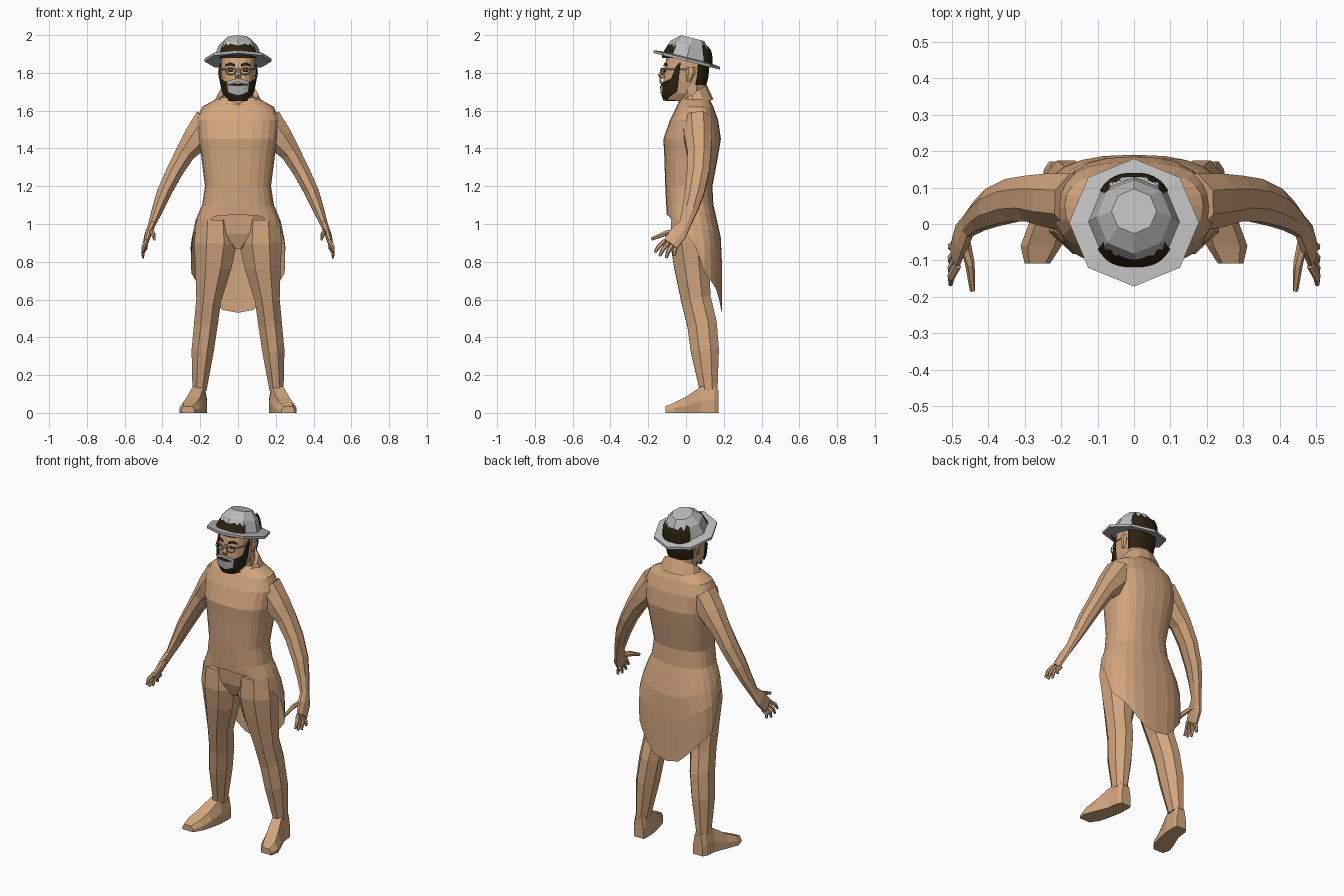
import bpy, bmesh, math
from mathutils import Vector

if "Cube" in bpy.data.objects:
    bpy.data.objects.remove(bpy.data.objects["Cube"], do_unlink=True)


def material(name, rgb):
    m = bpy.data.materials.new(name)
    m.use_nodes = True
    m.diffuse_color = (*rgb, 1)
    m.node_tree.nodes["Principled BSDF"].inputs["Base Color"].default_value = (*rgb, 1)
    return m


TAN = material("tan", (0.65, 0.38, 0.21))
DARK = material("dark_brown", (0.026, 0.015, 0.005))
STEEL = material("steel_grey", (0.5, 0.5, 0.5))
SILVER = material("silver_hair", (0.4, 0.41, 0.43))


def skin(name, rings, mat, closed=True, cap=True):
    """Bridge a list of equal-length point rings into one mesh."""
    bm = bmesh.new()
    rows = [[bm.verts.new(p) for p in ring] for ring in rings]
    n = len(rows[0])
    for a, b in zip(rows, rows[1:]):
        for i in range(n if closed else n - 1):
            j = (i + 1) % n
            bm.faces.new((a[i], a[j], b[j], b[i]))
    if closed and cap:
        bm.faces.new(rows[0])
        bm.faces.new(rows[-1])
    bmesh.ops.recalc_face_normals(bm, faces=bm.faces)
    me = bpy.data.meshes.new(name)
    bm.to_mesh(me)
    bm.free()
    me.materials.append(mat)
    ob = bpy.data.objects.new(name, me)
    bpy.context.collection.objects.link(ob)
    return ob


def tube(name, path, mat, n=8, side=1):
    """Limb through (x, y, z, radius across, radius deep) stations."""
    pts = [Vector((p[0] * side, p[1], p[2])) for p in path]
    rings = []
    for i, p in enumerate(path):
        d = (pts[min(i + 1, len(pts) - 1)] - pts[max(i - 1, 0)]).normalized()
        u = Vector((0, 1, 0)).cross(d).normalized()
        v = d.cross(u)
        angles = [math.tau * (k + 0.5) / n for k in range(n)]
        rings.append([pts[i] + u * math.cos(a) * p[3] * 1.06 + v * math.sin(a) * p[4] * 1.06 for a in angles])
    return skin(name, rings, mat)


def lerp(table, x):
    """Read columns of a table sorted by its first column."""
    x = min(max(x, table[0][0]), table[-1][0])
    for lo, hi in zip(table, table[1:]):
        if x <= hi[0]:
            t = (x - lo[0]) / (hi[0] - lo[0])
            return [p + (q - p) * t for p, q in zip(lo[1:], hi[1:])]


def on_body(profile, deg, z, grow=0.0, power=0.8):
    """Point on a rounded body; 0 degrees is the front, +x is 90."""
    half, front, back = lerp(profile, z)
    s, c = math.sin(math.radians(deg)), math.cos(math.radians(deg))
    x = math.copysign(abs(s) ** power, s) * (half + grow)
    y = (front + back) / 2 - math.copysign(abs(c) ** power, c) * ((back - front) / 2 + grow)
    return Vector((x, y, z))


def patch(name, profile, degs, low, high, mat, grow, rows=3):
    """Open panel over a body; low and high are heights by angle from the front."""
    rings = []
    for r in range(rows + 1):
        ring = []
        for d in degs:
            a = abs((d + 180) % 360 - 180)
            lo, hi = lerp(low, a)[0], lerp(high, a)[0]
            ring.append(on_body(profile, d, lo + (hi - lo) * r / rows, grow))
        rings.append(ring)
    return skin(name, rings, mat, closed=False)


def flat(z):
    return [(0, z), (180, z)]


# Coat: closed torso, then a skirt whose hem drops into a tail behind
coat = [(0.53, 0.235, -0.08, 0.19), (0.75, 0.255, -0.085, 0.19), (0.9, 0.25, -0.09, 0.19),
        (1.02, 0.225, -0.1, 0.165), (1.1, 0.19, -0.105, 0.145), (1.2, 0.175, -0.11, 0.14),
        (1.36, 0.195, -0.115, 0.17), (1.45, 0.21, -0.12, 0.185), (1.55, 0.22, -0.085, 0.17),
        (1.62, 0.19, -0.05, 0.145), (1.67, 0.1, -0.02, 0.12)]
hem = [(0, 1.05), (30, 1.04), (45, 1.0), (75, 0.95), (90, 0.88), (105, 0.74),
       (135, 0.66), (165, 0.545), (180, 0.53)]
around = range(0, 360, 15)
skin("coat_body", [[on_body(coat, d, row[0]) for d in around] for row in coat[:3:-1]] +
     [[on_body(coat, d, 1.06) for d in around]], TAN, cap=False)
patch("coat_skirt", coat, range(0, 361, 15), hem, flat(1.06), TAN, 0, rows=4)


# Tilted rings for collar and hat
def tilted(n, cy, z, rx, ry, slope):
    angles = [math.tau * k / n for k in range(n)]
    return [(rx * math.sin(a), cy - ry * math.cos(a), z - slope * ry * math.cos(a)) for a in angles]


skin("collar", [tilted(12, 0.045, 1.63, 0.135, 0.1, 0.3), tilted(12, 0.03, 1.685, 0.108, 0.078, 0.7),
                tilted(12, 0.03, 1.675, 0.085, 0.06, 0.7)], TAN, cap=False)
tube("neck", [(0, 0.035, 1.6, 0.08, 0.07), (0, 0.03, 1.78, 0.075, 0.07)], TAN, 10)

# Trousers
tube("pelvis", [(0, 0.03, 1.06, 0.18, 0.11), (0, 0.03, 0.95, 0.18, 0.1), (0, 0.03, 0.87, 0.03, 0.07)], TAN)
leg = [(0.12, 0.02, 1.02, 0.1, 0.1), (0.12, 0.02, 0.9, 0.115, 0.105), (0.13, 0.03, 0.78, 0.098, 0.095),
       (0.155, 0.053, 0.6, 0.067, 0.08), (0.17, 0.085, 0.47, 0.064, 0.08),
       (0.187, 0.1, 0.33, 0.06, 0.076), (0.204, 0.12, 0.12, 0.038, 0.048)]
# Foot stations: y, centre x, half width, height
foot = [(0.172, 0.2, 0.032, 0.12), (0.15, 0.205, 0.042, 0.145), (0.08, 0.21, 0.045, 0.14),
        (0.0, 0.235, 0.054, 0.085), (-0.06, 0.255, 0.056, 0.055), (-0.108, 0.265, 0.035, 0.035)]
arm = [(0.15, 0.06, 1.545, 0.085, 0.08), (0.22, 0.065, 1.45, 0.075, 0.075), (0.28, 0.07, 1.375, 0.053, 0.064),
       (0.335, 0.065, 1.28, 0.045, 0.06), (0.39, 0.045, 1.17, 0.039, 0.053),
       (0.425, 0.022, 1.08, 0.03, 0.042), (0.455, -0.005, 1.0, 0.02, 0.032),
       (0.475, -0.04, 0.95, 0.018, 0.045), (0.49, -0.082, 0.895, 0.013, 0.042)]
fingertips = [(-0.165, 0.85), (-0.14, 0.83), (-0.105, 0.82), (-0.06, 0.83)]

for side, label in ((1, "left"), (-1, "right")):
    tube(label + "_leg", leg, TAN, 8, side)
    rings = []
    for y, cx, w, h in foot:
        outline = [(-w, 0), (-w, h * 0.45), (-w * 0.65, h), (w * 0.65, h), (w, h * 0.45), (w, 0)]
        rings.append([(side * (cx + x), y, z) for x, z in outline])
    skin(label + "_foot", rings, TAN)
    tube(label + "_arm", arm, TAN, 8, side)
    for i, (y, z) in enumerate(fingertips):
        by, bz = -0.113 + 0.02 * i, 0.91 - 0.011 * i
        tube(f"{label}_finger_{i + 1}", [(0.485, by, bz, 0.011, 0.012),
             (0.502, (by + y) / 2 - 0.006, (bz + z) / 2, 0.01, 0.011), (0.503, y, z, 0.006, 0.007)], TAN, 6, side)
    tube(label + "_thumb", [(0.465, -0.04, 0.965, 0.014, 0.016), (0.45, -0.11, 0.95, 0.012, 0.014),
                            (0.443, -0.183, 0.92, 0.007, 0.008)], TAN, 6, side)
    tube(label + "_ear", [(0.092, 0.025, 1.83, 0.01, 0.022), (0.095, 0.025, 1.8, 0.012, 0.024),
                          (0.09, 0.015, 1.755, 0.007, 0.011)], TAN, 6, side)

# Head and nose
head = [(1.65, 0.045, -0.105, 0.02), (1.69, 0.072, -0.12, 0.08), (1.76, 0.086, -0.12, 0.105),
        (1.83, 0.09, -0.113, 0.112), (1.9, 0.09, -0.1, 0.112), (1.93, 0.06, -0.06, 0.08)]
skin("head", [[on_body(head, d, row[0]) for d in range(0, 360, 20)] for row in head], TAN)
tube("nose", [(0, -0.115, 1.825, 0.008, 0.01), (0, -0.128, 1.785, 0.017, 0.02),
              (0, -0.12, 1.772, 0.014, 0.015)], TAN, 6)

# Beard, hair and the tufts showing through the hat
patch("beard", head, range(-80, 81, 10), [(0, 1.65), (50, 1.66), (80, 1.7)],
      [(0, 1.742), (40, 1.755), (65, 1.775), (72, 1.86), (80, 1.86)], DARK, 0.013)
skin("beard_underside", [[on_body(head, d, 1.65, 0.013) for d in range(-80, 81, 20)],
                         [on_body(head, d, 1.665, -0.02) for d in range(-80, 81, 20)]], DARK, closed=False)
patch("moustache", head, range(-30, 31, 10), [(0, 1.752), (30, 1.735)], [(0, 1.772), (30, 1.755)], SILVER, 0.02, 1)
patch("goatee", head, range(-30, 31, 10), [(0, 1.682), (30, 1.7)], [(0, 1.73), (30, 1.735)], SILVER, 0.017, 1)
patch("back_hair", head, range(115, 246, 10), flat(1.735), flat(1.87), DARK, 0.012)
for s, label in ((1, "left"), (-1, "right")):
    patch(label + "_eyebrow", head, [s * d for d in (6, 20, 38)], [(0, 1.828), (20, 1.84), (40, 1.832)],
          [(0, 1.842), (20, 1.856), (40, 1.845)], DARK, 0.008, 1)
    patch(label + "_eye", head, [s * d for d in (12, 20, 30)], flat(1.805), flat(1.818), DARK, 0.003, 1)
tuft = [(1.84, 0.105, -0.125, 0.138), (1.9, 0.108, -0.122, 0.136), (1.96, 0.085, -0.085, 0.115)]
patch("front_tuft", tuft, range(-60, 61, 10), flat(1.88),
      [(0, 1.945), (20, 1.955), (30, 1.945), (40, 1.957), (50, 1.935), (60, 1.95)], DARK, 0.004)
patch("back_tuft", tuft, range(125, 236, 10), flat(1.84),
      [(125, 1.94), (135, 1.955), (145, 1.92), (155, 1.945), (165, 1.925), (180, 1.93)], DARK, 0.003)

# Spectacles
for s, label in ((1, "left"), (-1, "right")):
    bpy.ops.mesh.primitive_torus_add(major_segments=8, minor_segments=4, major_radius=0.028, minor_radius=0.004,
                                     location=(s * 0.038, -0.127, 1.808), rotation=(math.pi / 2, 0, s * 0.25))
    rim = bpy.context.object
    rim.name = label + "_spectacle_rim"
    rim.scale.y = 0.65
    rim.data.materials.append(STEEL)
    skin(label + "_spectacle_arm", [[(s * x, y, 1.815), (s * x, y, 1.822), (s * (x + 0.004), y, 1.818)]
                                    for x, y in ((0.064, -0.12), (0.094, -0.05), (0.096, 0.02))], STEEL)
skin("spectacle_bridge", [[(x, -0.134, 1.811), (x, -0.134, 1.819), (x, -0.128, 1.815)]
                          for x in (-0.012, 0.012)], STEEL)

# Eight-sided brimmed hat, tipped back
stations = [(0.0, 1.865, 0.115), (0.004, 1.861, 0.178), (0.004, 1.876, 0.178), (0.006, 1.882, 0.125),
            (0.02, 1.945, 0.103), (0.035, 1.984, 0.062)]
skin("hat", [tilted(8, cy, z, r, r * 0.985, -0.25) for cy, z, r in stations], STEEL)
